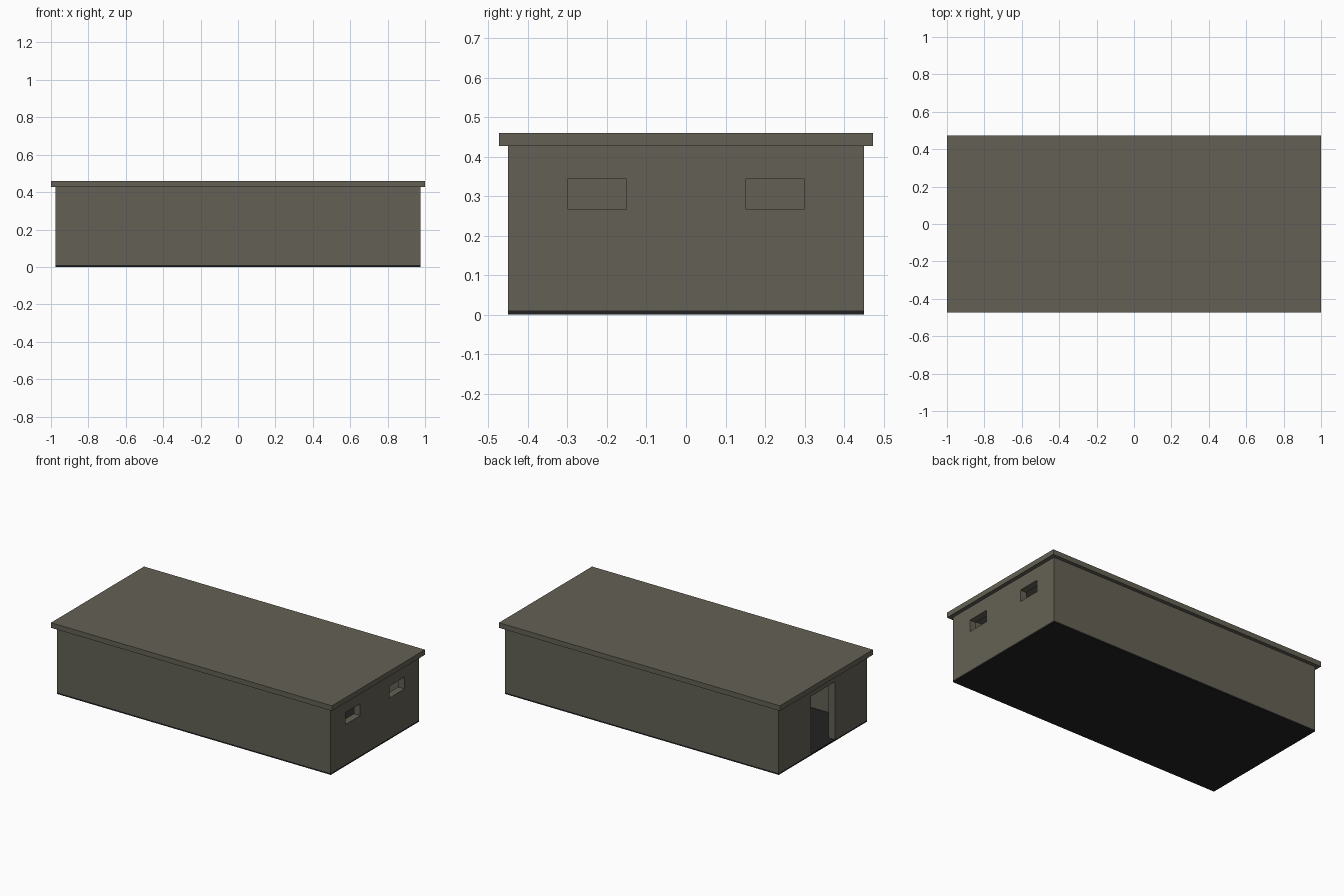
import bpy

if "Cube" in bpy.data.objects:
    bpy.data.objects.remove(bpy.data.objects["Cube"], do_unlink=True)


def make_material(name, color):
    mat = bpy.data.materials.new(name)
    mat.use_nodes = True
    mat.diffuse_color = color
    mat.node_tree.nodes["Principled BSDF"].inputs["Base Color"].default_value = color
    return mat


def box(name, low, high, mat=None):
    bpy.ops.mesh.primitive_cube_add(size=1)
    obj = bpy.context.object
    obj.name = name
    obj.location = [(a + b) / 2 for a, b in zip(low, high)]
    obj.scale = [b - a for a, b in zip(low, high)]
    bpy.ops.object.transform_apply(location=True, rotation=False, scale=True)
    if mat:
        obj.data.materials.append(mat)
    return obj


def cut(target, low, high):
    cutter = box("opening_cutter", low, high)
    cutter.hide_render = True
    mod = target.modifiers.new("opening", "BOOLEAN")
    mod.operation = "DIFFERENCE"
    mod.solver = "EXACT"
    mod.object = cutter
    bpy.context.view_layer.objects.active = target
    bpy.ops.object.modifier_apply(modifier=mod.name)
    bpy.data.objects.remove(cutter, do_unlink=True)


concrete = make_material("olive_concrete", (0.127, 0.12, 0.089, 1))
black = make_material("black_floor", (0.016, 0.016, 0.016, 1))

X, Y = 0.975, 0.45          # outer wall faces
WALL = 0.045                # wall thickness
FLOOR, EAVE, TOP = 0.01, 0.427, 0.46

# Floor slab and overhanging roof slab
box("floor", (-X, -Y, 0), (X, Y, FLOOR), black)
box("roof", (-1, -0.473, EAVE), (1, 0.473, TOP), concrete)

# Hollow walls
walls = box("walls", (-X, -Y, FLOOR), (X, Y, EAVE), concrete)
cut(walls, (WALL - X, WALL - Y, -1), (X - WALL, Y - WALL, 1))

# Doorway in the right end
cut(walls, (-X - 0.1, -0.12, -1), (-X + 0.1, 0.12, 0.38))

# Two window slots in the left end
for y in (-0.225, 0.225):
    cut(walls, (X - 0.1, y - 0.075, 0.267), (X + 0.1, y + 0.075, 0.343))
